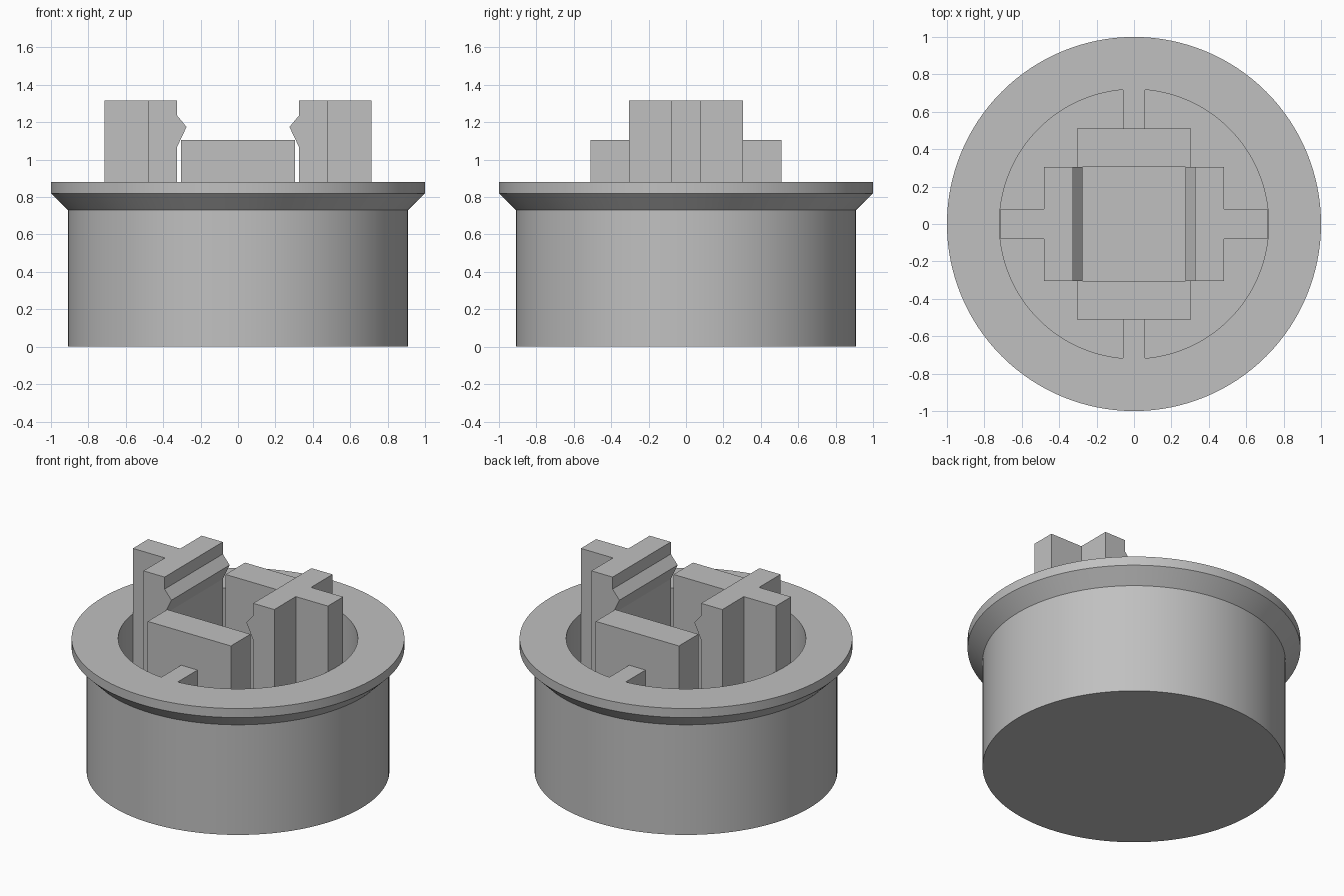
import bpy, bmesh, math

if "Cube" in bpy.data.objects:
    bpy.data.objects.remove(bpy.data.objects["Cube"], do_unlink=True)

FLOOR, RIM = 0.18, 0.88
SEGMENTS = 128

grey = bpy.data.materials.new("plain grey")
grey.use_nodes = True
grey.diffuse_color = (0.53, 0.53, 0.53, 1)
grey.node_tree.nodes["Principled BSDF"].inputs["Base Color"].default_value = grey.diffuse_color


def finish(name, bm):
    bmesh.ops.recalc_face_normals(bm, faces=bm.faces)
    mesh = bpy.data.meshes.new(name)
    bm.to_mesh(mesh)
    bm.free()
    mesh.materials.append(grey)
    obj = bpy.data.objects.new(name, mesh)
    bpy.context.collection.objects.link(obj)
    return obj


def lathe(name, profile):
    """Revolve a list of (radius, height) points that starts and ends on the axis."""
    bm = bmesh.new()
    rings = []
    for r, z in profile:
        ring = []
        for i in range(SEGMENTS):
            a = math.tau * i / SEGMENTS
            ring.append(bm.verts.new((r * math.cos(a), r * math.sin(a), z)))
        rings.append(ring)
    for low, high in zip(rings, rings[1:]):
        for i in range(SEGMENTS):
            j = (i + 1) % SEGMENTS
            bm.faces.new((low[i], low[j], high[j], high[i]))
    bm.faces.new(rings[0])
    bm.faces.new(rings[-1])
    return finish(name, bm)


def prism(name, outline, base, push):
    """Extrude a flat outline; base maps each outline point to 3D."""
    bm = bmesh.new()
    face = bm.faces.new([bm.verts.new(base(u, v)) for u, v in outline])
    moved = bmesh.ops.extrude_face_region(bm, geom=[face])["geom"]
    verts = [v for v in moved if isinstance(v, bmesh.types.BMVert)]
    bmesh.ops.translate(bm, vec=push, verts=verts)
    # keep the starting face as the closing cap
    if not face.is_valid:
        bmesh.ops.holes_fill(bm, edges=bm.edges)
    return finish(name, bm)


def box(name, x0, x1, y0, y1, z0, z1):
    outline = [(x0, y0), (x1, y0), (x1, y1), (x0, y1)]
    return prism(name, outline, lambda x, y: (x, y, z0), (0, 0, z1 - z0))


def unite(target, part):
    mod = target.modifiers.new("join " + part.name, "BOOLEAN")
    mod.operation = "UNION"
    mod.solver = "EXACT"
    mod.object = part
    bpy.context.view_layer.objects.active = target
    bpy.ops.object.modifier_apply(modifier=mod.name)
    bpy.data.objects.remove(part, do_unlink=True)


# Round cup with a flared rim and a hollow inside
cup = lathe("cup", [(0.91, 0), (0.91, 0.73), (1, 0.82), (1, RIM),
                    (0.72, RIM), (0.72, FLOOR)])

# Low front and back blocks, each braced to the cup wall by a thin rib
for side, s in (("front", -1), ("back", 1)):
    y0, y1 = sorted((s * 0.5, s * 0.8))
    unite(cup, box(side + "_rib", -0.06, 0.06, y0, y1, FLOOR - 0.05, RIM))
    y0, y1 = sorted((s * 0.305, s * 0.51))
    box(side + "_block", -0.305, 0.305, y0, y1, FLOOR - 0.02, 1.105)

# Tall clip arms with a snap ridge on the inner face and a rib behind
TOP = 1.315
clip = [(0.48, FLOOR - 0.02), (0.48, TOP), (0.325, TOP), (0.325, 1.235),
        (0.275, 1.175), (0.325, 1.07), (0.325, FLOOR - 0.02)]
for side, s in (("left", 1), ("right", -1)):
    arm = prism(side + "_clip_arm", clip, lambda x, z: (s * x, -0.305, z), (0, 0.61, 0))
    x0, x1 = sorted((s * 0.46, s * 0.715))
    unite(arm, box(side + "_rib", x0, x1, -0.08, 0.08, FLOOR - 0.02, TOP))

# Smooth round walls with crisp rim edges
bpy.ops.object.select_all(action="DESELECT")
cup.select_set(True)
bpy.context.view_layer.objects.active = cup
bpy.ops.object.shade_smooth_by_angle(angle=math.radians(25))
